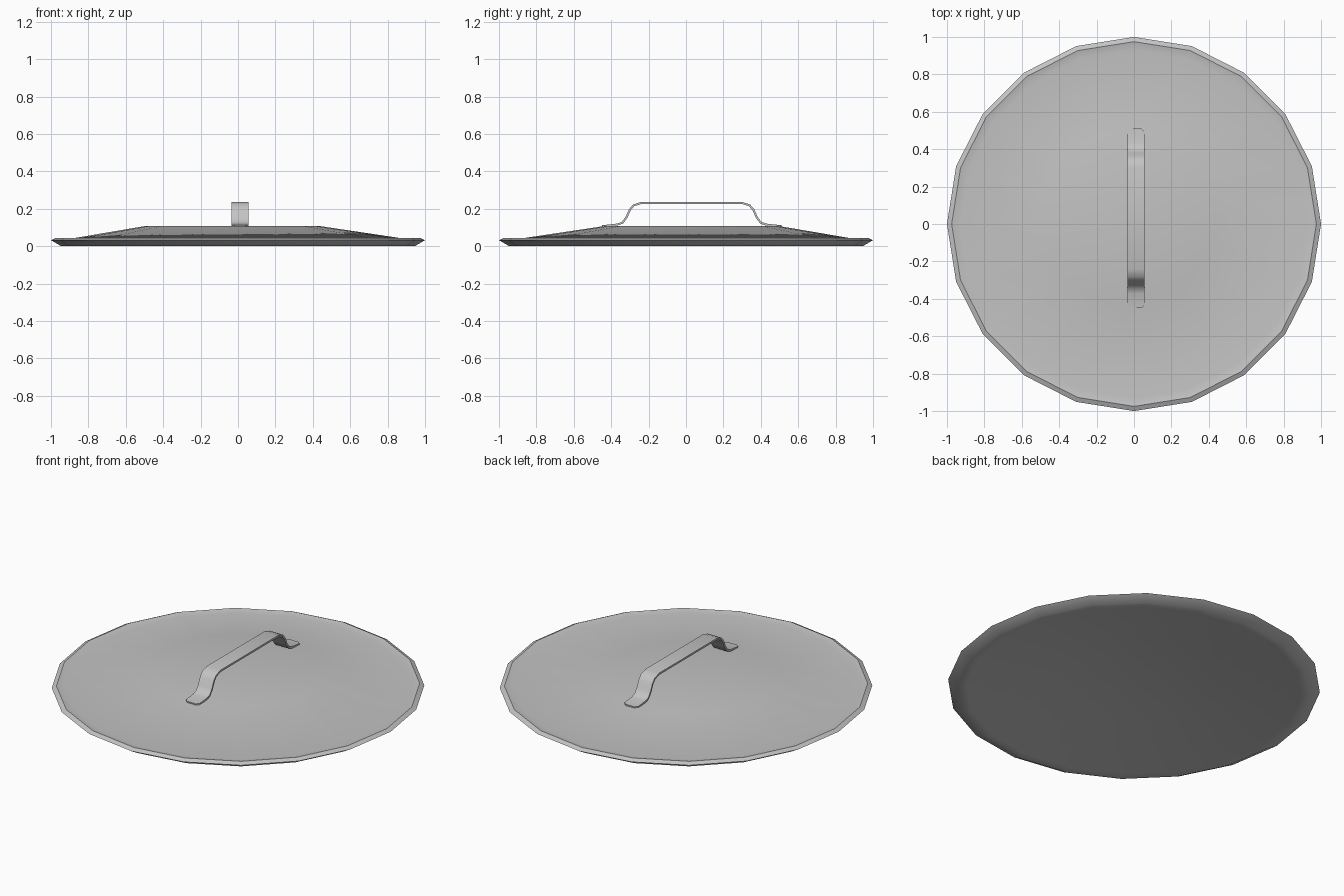
import bpy, bmesh, math

cube = bpy.data.objects.get("Cube")
if cube:
    bpy.data.objects.remove(cube, do_unlink=True)

metal = bpy.data.materials.new("brushed grey")
metal.use_nodes = True
grey = (0.55, 0.55, 0.55, 1)
metal.diffuse_color = grey
metal.node_tree.nodes["Principled BSDF"].inputs["Base Color"].default_value = grey

SIDES = 20


def finish(bm, name, angle, thickness=0):
    bmesh.ops.recalc_face_normals(bm, faces=bm.faces)
    mesh = bpy.data.meshes.new(name)
    bm.to_mesh(mesh)
    bm.free()
    mesh.materials.append(metal)
    obj = bpy.data.objects.new(name, mesh)
    bpy.context.collection.objects.link(obj)
    bpy.ops.object.select_all(action='DESELECT')
    obj.select_set(True)
    bpy.context.view_layer.objects.active = obj
    if thickness:
        solid = obj.modifiers.new("thickness", 'SOLIDIFY')
        solid.thickness = thickness
        solid.offset = 0
        bpy.ops.object.modifier_apply(modifier=solid.name)
    bpy.ops.object.shade_smooth_by_angle(angle=math.radians(angle))


# Lid: rings of (radius, height, shift), from the hollow underside over the lip to the crown
rings = [(0.47, 0.08, 0.03), (0.9, 0.004, 0), (0.945, 0, 0), (1, 0.032, 0),
         (0.975, 0.044, 0), (0.93, 0.034, 0), (0.47, 0.107, 0.03)]
bm = bmesh.new()
loops = []
for radius, height, shift in rings:
    loops.append([bm.verts.new((radius * math.cos(i * math.tau / SIDES) - shift,
                                radius * math.sin(i * math.tau / SIDES) + shift,
                                height)) for i in range(SIDES)])
for low, high in zip(loops, loops[1:]):
    for i in range(SIDES):
        j = (i + 1) % SIDES
        bm.faces.new((low[i], low[j], high[j], high[i]))
bm.faces.new(loops[0])
bm.faces.new(loops[-1])
finish(bm, "lid", 36)

# Handle: half outline of the strap (distance from middle, height, half width), mirrored
half = [(0.48, 0.107, 0.03), (0.465, 0.108, 0.045), (0.40, 0.115, 0.045),
        (0.37, 0.125, 0.045), (0.348, 0.155, 0.045), (0.33, 0.195, 0.045),
        (0.31, 0.218, 0.045), (0.27, 0.231, 0.045)]
path = [(-d, h, w) for d, h, w in half] + half[::-1]
bm = bmesh.new()
rows = [[bm.verts.new((0.01 + s * w, 0.03 + d, h)) for s in (-1, 1)]
        for d, h, w in path]
for a, b in zip(rows, rows[1:]):
    bm.faces.new((a[0], a[1], b[1], b[0]))
finish(bm, "handle", 40, 0.011)
